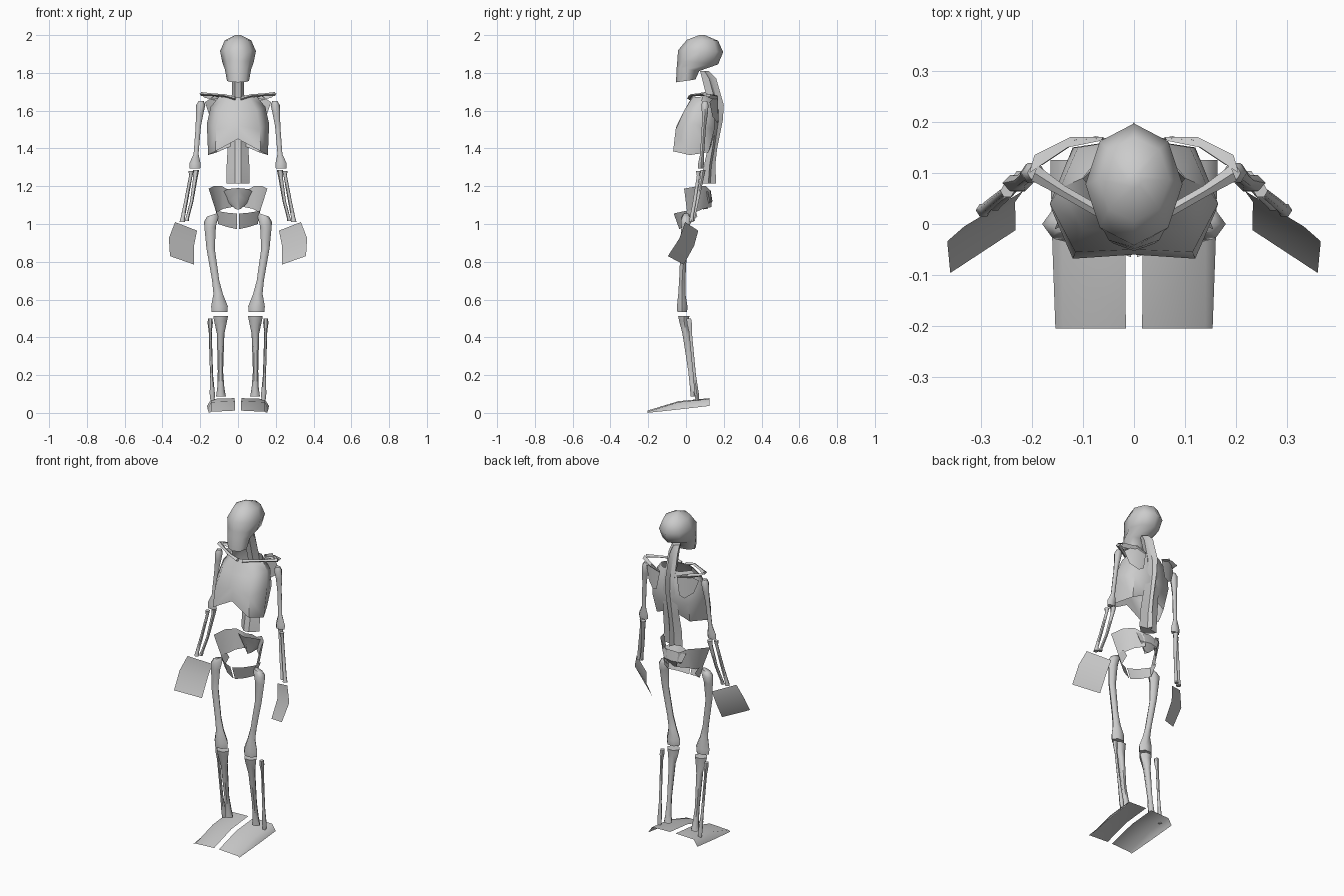
import bpy, bmesh, math


def finish(name, bm, mirror, angle):
    bmesh.ops.recalc_face_normals(bm, faces=bm.faces)
    me = bpy.data.meshes.new(name)
    bm.to_mesh(me)
    bm.free()
    ob = bpy.data.objects.new(name, me)
    bpy.context.collection.objects.link(ob)
    if mirror:
        mod = ob.modifiers.new("Mirror", 'MIRROR')
        mod.use_clip = True
    for o in bpy.context.selected_objects:
        o.select_set(False)
    ob.select_set(True)
    bpy.context.view_layer.objects.active = ob
    bpy.ops.object.shade_smooth_by_angle(angle=math.radians(angle))
    return ob


def sheet(name, rows, closed=False, caps=False, mirror=True, angle=50):
    """Skin a grid of points; closed wraps each row into a ring."""
    bm = bmesh.new()
    vs = [[bm.verts.new(p) for p in r] for r in rows]
    n = len(rows[0])
    for a, b in zip(vs, vs[1:]):
        for i in range(n if closed else n - 1):
            j = (i + 1) % n
            bm.faces.new((a[i], a[j], b[j], b[i]))
    if caps:
        bm.faces.new(vs[0])
        bm.faces.new(vs[-1])
    return finish(name, bm, mirror, angle)


def bone(name, secs, sides=6):
    """Loft rings (x, y, z, rx, ry, tilt) into a mirrored long bone."""
    rows = []
    for x, y, z, rx, ry, tilt in secs:
        ring = []
        for i in range(sides):
            a = 2 * math.pi * i / sides
            dx = rx * math.cos(a)
            ring.append((x + dx, y + ry * math.sin(a), z + tilt * dx))
        rows.append(ring)
    return sheet(name, rows, True, True, angle=60)


# skull: 8-sided rings (z front, z back, y front, y back, half width)
rows = []
for zf, zb, y0, y1, w in [(1.75, 1.765, -.053, .05, .058), (1.83, 1.81, -.049, .07, .07),
                          (1.865, 1.845, -.046, .17, .083), (1.92, 1.91, -.042, .197, .095),
                          (1.975, 1.97, .005, .17, .07), (2.0, 2.0, .07, .1, .015)]:
    ring = []
    for i in range(8):
        t = .5 - .5 * math.cos(math.pi * i / 4)
        ring.append((w * math.sin(math.pi * i / 4), y0 + (y1 - y0) * t, zf + (zb - zf) * t))
    rows.append(ring)
sheet("skull", rows, True, True, mirror=False, angle=60)

# spine: body, side wings and rear fin (z, front y, back y, wing width)
rows = []
for z, yf, yb, w in [(1.81, .075, .12, .025), (1.77, .085, .16, .03), (1.63, .12, .2, .035),
                     (1.55, .13, .195, .04), (1.4, .115, .165, .055), (1.31, .095, .155, .06),
                     (1.215, .077, .16, .06)]:
    m = (yf + yb) / 2
    rows.append([(-w, m, z), (-.017, yf, z), (.017, yf, z), (w, m, z),
                 (.012, m + .01, z), (0, yb, z), (-.012, m + .01, z)])
sheet("spine", rows, True, True, mirror=False, angle=30)

# rib cage: half shell from breastbone round to the spine
sheet("rib_cage", [
    [(0, .03, 1.67), (.06, .035, 1.67), (.1, .09, 1.675), (.06, .14, 1.675), (.015, .15, 1.675)],
    [(0, -.015, 1.59), (.1, -.01, 1.6), (.145, .07, 1.62), (.11, .15, 1.6), (.02, .165, 1.6)],
    [(0, -.05, 1.52), (.115, -.055, 1.5), (.165, .04, 1.53), (.12, .15, 1.5), (.02, .165, 1.5)],
    [(0, -.06, 1.45), (.12, -.068, 1.385), (.158, .02, 1.365), (.11, .12, 1.38), (.02, .135, 1.42)]],
    angle=60)

# shoulder blade plate, its ridge, and collar bone
sheet("shoulder_blade", [
    [(.055, .168, 1.66), (.115, .165, 1.685), (.175, .125, 1.645)],
    [(.075, .172, 1.55), (.105, .165, 1.535), (.15, .14, 1.57)]])
sheet("shoulder_ridge", [
    [(.06, .165, 1.645), (.12, .155, 1.655), (.18, .115, 1.67)],
    [(.06, .17, 1.655), (.125, .17, 1.675), (.195, .135, 1.685)],
    [(.065, .163, 1.66), (.13, .15, 1.685), (.205, .1, 1.69)]])
rows = []
for x, y, z, r in [(.015, .02, 1.665, .014), (.07, .025, 1.68, .01),
                   (.14, .065, 1.685, .01), (.195, .1, 1.688, .015)]:
    rows.append([(x - .4 * r * math.cos(a), y + r * math.cos(a), z + .7 * r * math.sin(a))
                 for a in [i * math.pi / 2 for i in range(4)]])
sheet("collar_bone", rows, True, True)

# sacrum: folded shield tapering to the tailbone
sheet("sacrum", [
    [(0, .06, 1.19), (.055, .085, 1.185), (.08, .115, 1.17), (0, .13, 1.18)],
    [(0, .075, 1.15), (.045, .105, 1.13), (.06, .125, 1.12), (0, .14, 1.12)],
    [(0, .09, 1.075), (.012, .1, 1.08), (.015, .11, 1.08), (0, .11, 1.075)]], angle=40)

# pelvis: hip wing and lower front band on each side
sheet("hip_wing", [
    [(.04, .13, 1.175), (.085, .105, 1.2), (.13, .06, 1.2), (.155, -.01, 1.187)],
    [(.03, .135, 1.09), (.08, .09, 1.08), (.105, .055, 1.065), (.118, .005, 1.07)]])
sheet("pubic_band", [
    [(.118, .05, 1.075), (.115, .0, 1.07), (.06, -.045, 1.06), (.006, -.065, 1.055)],
    [(.1, .06, 1.04), (.105, .02, 1.0), (.06, -.015, .985), (.004, -.035, .972)]])

# arm bones
bone("upper_arm", [
    (.195, .1, 1.65, .014, .014, 0), (.197, .1, 1.63, .024, .022, 0), (.203, .1, 1.585, .02, .018, 0),
    (.21, .095, 1.52, .014, .013, 0), (.222, .085, 1.37, .013, .012, 0),
    (.228, .08, 1.32, .03, .018, 0), (.228, .078, 1.295, .028, .016, 0)])
bone("ulna", [
    (.222, .09, 1.285, .016, .016, 0), (.225, .085, 1.25, .012, .012, 0),
    (.245, .06, 1.12, .009, .009, 0), (.267, .04, 1.035, .009, .009, 0), (.272, .037, 1.015, .012, .012, 0)])
bone("radius", [
    (.248, .065, 1.28, .014, .014, 0), (.25, .065, 1.255, .009, .009, 0),
    (.275, .045, 1.12, .01, .01, 0), (.292, .03, 1.035, .011, .011, 0), (.295, .027, 1.01, .015, .014, 0)])

# hand: bent plate
sheet("hand", [
    [(.333, -.005, 1.01), (.217, .065, .965)],
    [(.366, -.034, .925), (.233, .043, .885)],
    [(.36, -.096, .83), (.232, -.012, .785)]], angle=60)

# leg bones
bone("thigh_bone", [
    (.138, .0, 1.048, .026, .018, -.35), (.142, .0, 1.025, .038, .03, -.35),
    (.147, -.003, .98, .03, .025, -.2), (.145, -.012, .87, .022, .02, 0),
    (.118, -.02, .7, .019, .019, 0), (.105, -.022, .63, .025, .022, 0),
    (.098, -.02, .565, .044, .032, 0), (.098, -.02, .533, .042, .03, 0)])
bone("shin_bone", [
    (.092, -.012, .513, .039, .034, 0), (.092, -.01, .485, .034, .03, 0),
    (.092, .0, .42, .02, .022, 0), (.093, .025, .22, .014, .015, 0),
    (.091, .038, .13, .019, .019, 0), (.09, .043, .088, .026, .022, 0)])
bone("calf_bone", [
    (.147, .015, .5, .012, .014, 0), (.147, .018, .475, .014, .015, 0),
    (.147, .023, .43, .008, .009, 0), (.14, .045, .2, .008, .009, 0),
    (.136, .057, .1, .014, .013, 0), (.135, .06, .065, .011, .011, 0)])

# foot: arched sheet with a dropped outer edge
sheet("foot", [
    [(.016, -.205, .012), (.14, -.205, .006), (.154, -.205, .0)],
    [(.017, -.04, .062), (.14, -.04, .057), (.16, -.04, .018)],
    [(.018, .125, .078), (.14, .125, .074), (.164, .125, .037)]], angle=60)
